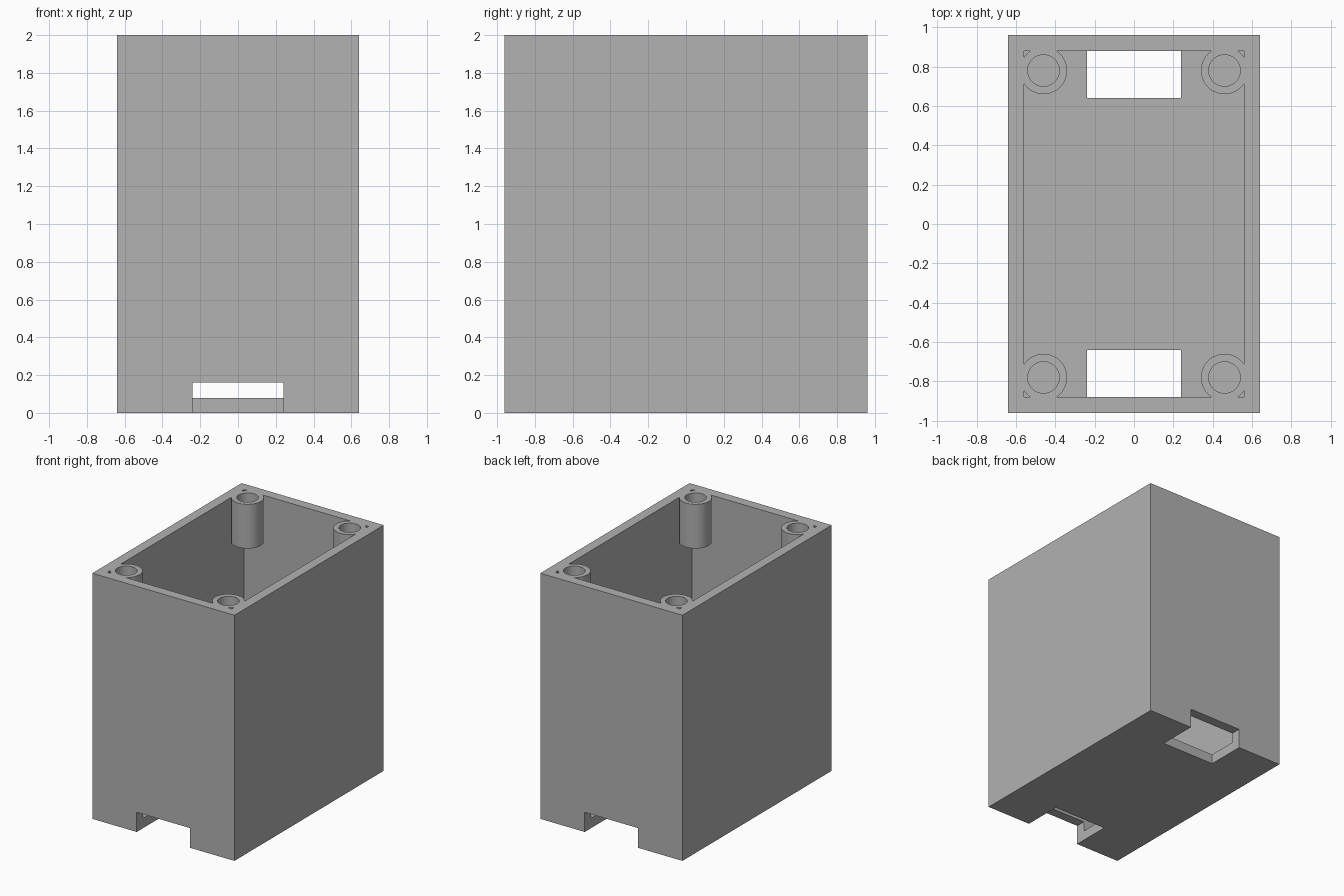
import bpy

default = bpy.data.objects.get("Cube")
if default:
    bpy.data.objects.remove(default, do_unlink=True)

WIDTH, DEPTH, HEIGHT = 1.28, 1.92, 2.0
WALL = 0.08
POST_X, POST_Y, POST_LENGTH = 0.46, 0.78, 0.36

grey = bpy.data.materials.new("plain grey")
grey.use_nodes = True
colour = (0.445, 0.445, 0.445, 1)
grey.diffuse_color = colour
grey.node_tree.nodes["Principled BSDF"].inputs["Base Color"].default_value = colour


def box(name, x, y, z):
    """Box filling the given (low, high) ranges."""
    centre = [(a + b) / 2 for a, b in (x, y, z)]
    bpy.ops.mesh.primitive_cube_add(size=1, location=centre)
    ob = bpy.context.object
    ob.name = name
    ob.scale = [b - a for a, b in (x, y, z)]
    bpy.ops.object.transform_apply(location=True, rotation=False, scale=True)
    ob.data.materials.append(grey)
    return ob


def cylinder(name, radius, x, y, low, high):
    bpy.ops.mesh.primitive_cylinder_add(
        vertices=64, radius=radius, depth=high - low, location=(x, y, (low + high) / 2))
    ob = bpy.context.object
    ob.name = name
    ob.data.materials.append(grey)
    return ob


def combine(target, tool, operation):
    """Apply a boolean and discard the tool."""
    tool.hide_render = True
    mod = target.modifiers.new(operation.lower(), "BOOLEAN")
    mod.operation, mod.object, mod.solver = operation, tool, "EXACT"
    bpy.context.view_layer.objects.active = target
    bpy.ops.object.modifier_apply(modifier=mod.name)
    bpy.data.objects.remove(tool, do_unlink=True)


# Open-topped case with a thick floor
hx, hy = WIDTH / 2, DEPTH / 2
case = box("case", (-hx, hx), (-hy, hy), (0, HEIGHT))
cavity = box("cavity", (WALL - hx, hx - WALL), (WALL - hy, hy - WALL), (WALL, HEIGHT + 1))
combine(case, cavity, "DIFFERENCE")

# Notches through the floor and the foot of the front and back walls
for low, high in ((-hy - 1, -0.64), (0.64, hy + 1)):
    combine(case, box("notch", (-0.24, 0.24), (low, high), (-1, 2 * WALL)), "DIFFERENCE")

# Hollow screw posts hanging in the four top corners
corners = [(sx * POST_X, sy * POST_Y) for sx in (-1, 1) for sy in (-1, 1)]
for x, y in corners:
    combine(case, cylinder("post", 0.12, x, y, HEIGHT - POST_LENGTH, HEIGHT), "UNION")
for x, y in corners:
    bore = cylinder("bore", 0.08, x, y, HEIGHT - POST_LENGTH - 0.1, HEIGHT + 0.1)
    combine(case, bore, "DIFFERENCE")

# Smooth the round posts, keep the box edges sharp
bpy.ops.object.select_all(action="DESELECT")
case.select_set(True)
bpy.context.view_layer.objects.active = case
bpy.ops.object.shade_smooth_by_angle()
